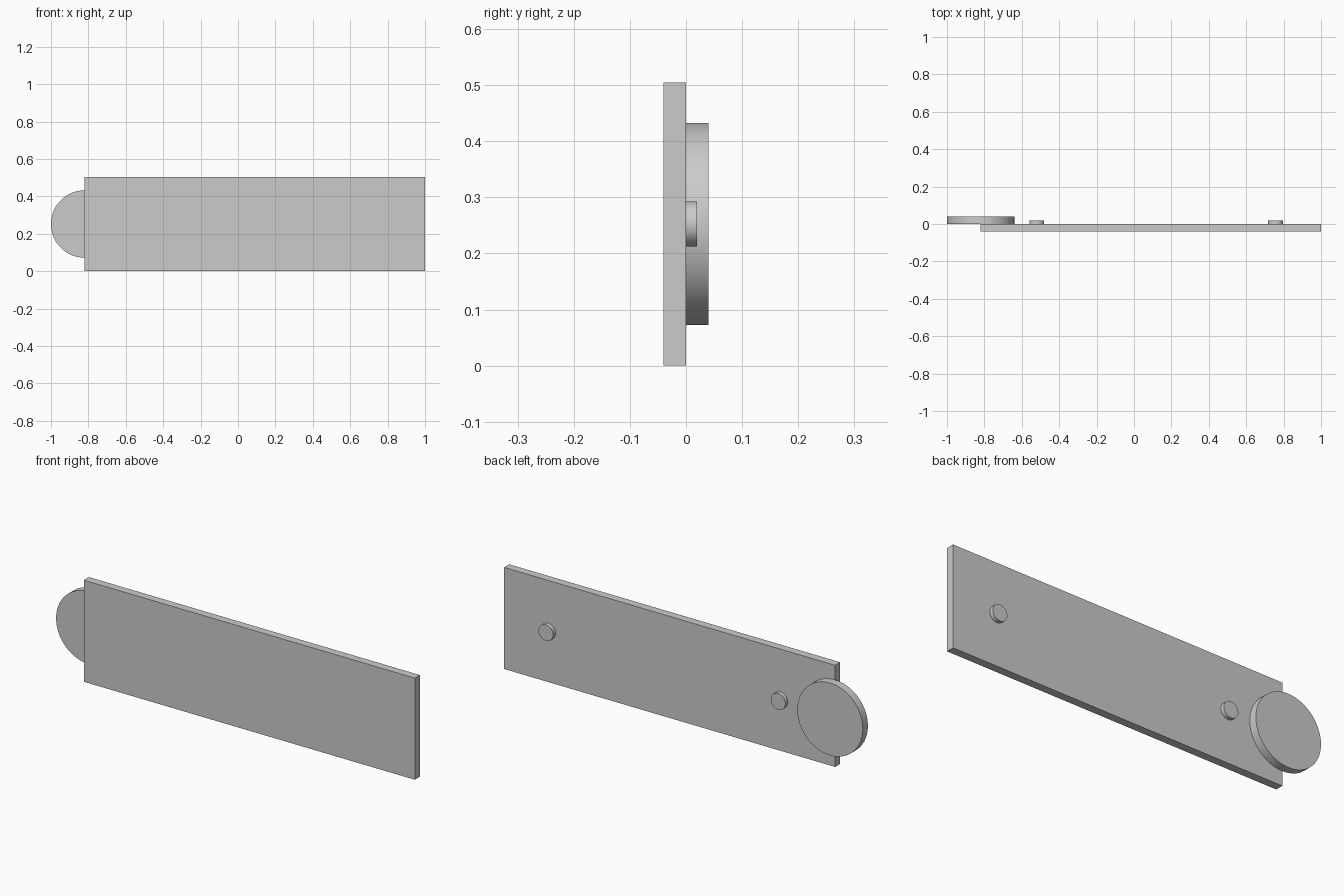
import bpy
from math import pi

cube = bpy.data.objects.get("Cube")
if cube:
    bpy.data.objects.remove(cube, do_unlink=True)

# Single plain grey
grey = bpy.data.materials.new("plain_grey")
grey.use_nodes = True
grey.diffuse_color = (0.6, 0.6, 0.6, 1)
grey.node_tree.nodes["Principled BSDF"].inputs["Base Color"].default_value = (0.6, 0.6, 0.6, 1)

LENGTH, HEIGHT, THICK = 1.82, 0.505, 0.04
MID_Z = HEIGHT / 2


def finish(name):
    obj = bpy.context.object
    obj.name = name
    obj.data.materials.append(grey)
    return obj


def back_disc(name, x, radius, depth, sides):
    """Round part standing on the back face of the panel."""
    bpy.ops.mesh.primitive_cylinder_add(
        vertices=sides, radius=radius, depth=depth,
        location=(x, depth / 2, MID_Z), rotation=(pi / 2, 0, 0))
    finish(name)
    bpy.ops.object.transform_apply(location=False, rotation=True, scale=True)
    bpy.ops.object.shade_smooth_by_angle()


# Flat panel
bpy.ops.mesh.primitive_cube_add(size=1, location=(1 - LENGTH / 2, -THICK / 2, MID_Z))
panel = finish("panel")
panel.scale = (LENGTH, THICK, HEIGHT)
bpy.ops.object.transform_apply(location=False, rotation=False, scale=True)

# Large end disc and two small pegs
back_disc("end_disc", 1 - LENGTH, 0.18, 0.04, 96)
back_disc("peg_right", -0.52, 0.04, 0.02, 48)
back_disc("peg_left", 0.757, 0.04, 0.02, 48)
